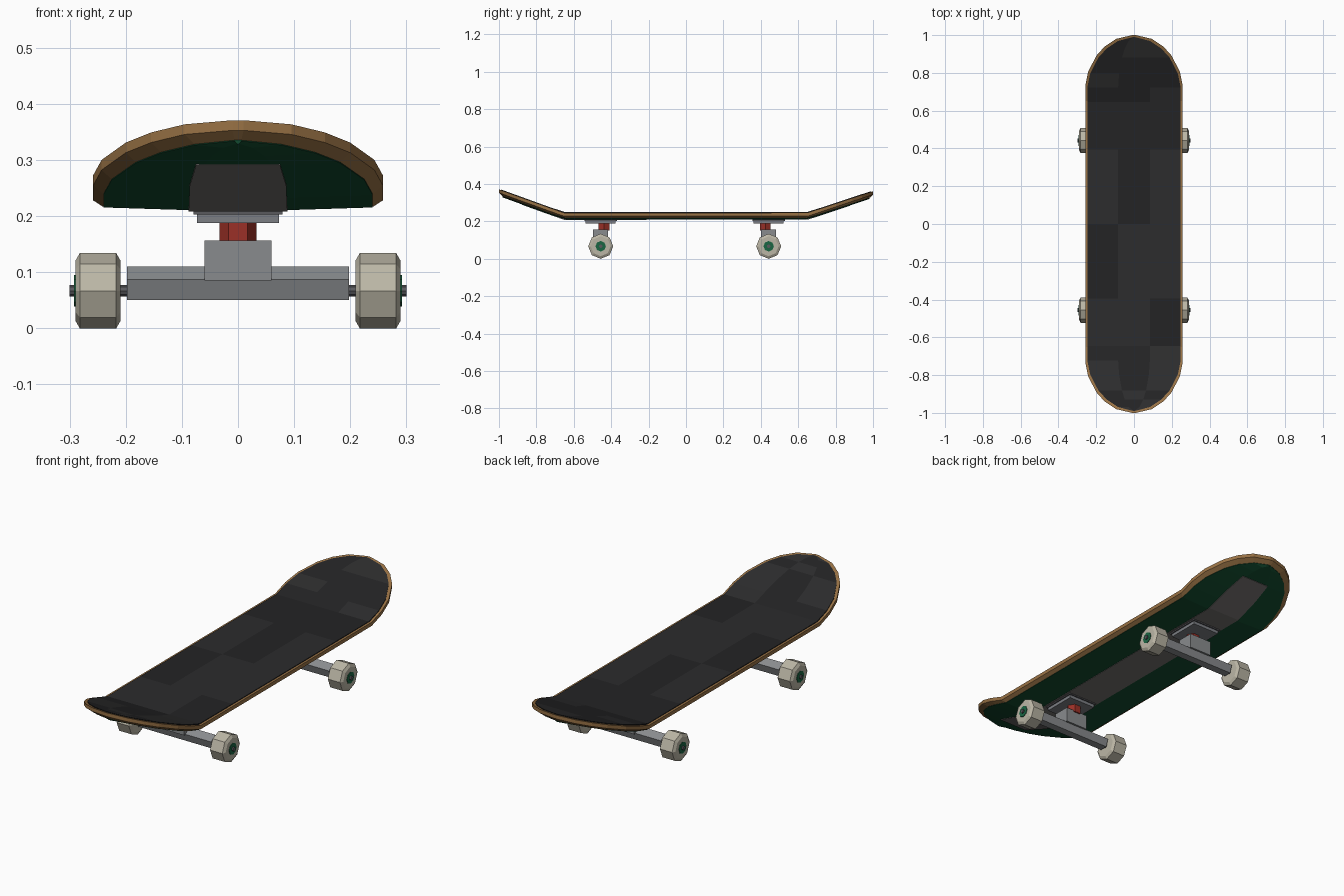
import bpy, bmesh, math, random
from mathutils import Vector

if "Cube" in bpy.data.objects:
    bpy.data.objects.remove(bpy.data.objects["Cube"])

random.seed(4)
MATS = {}


def mat(name, rgb):
    m = bpy.data.materials.new(name)
    m.diffuse_color = (*rgb, 1)
    m.use_nodes = True
    m.node_tree.nodes["Principled BSDF"].inputs["Base Color"].default_value = m.diffuse_color
    MATS[name] = m


mat("wood", (0.32, 0.17, 0.06))
mat("grip", (0.017, 0.017, 0.018))
mat("grip_light", (0.025, 0.025, 0.026))
mat("green", (0.006, 0.07, 0.028))
mat("hub_green", (0.01, 0.13, 0.055))
mat("stripe_grey", (0.17, 0.16, 0.155))
mat("metal", (0.25, 0.26, 0.27))
mat("plate_metal", (0.20, 0.21, 0.23))
mat("dark_metal", (0.10, 0.10, 0.11))
mat("red", (0.33, 0.03, 0.02))
mat("cream", (0.50, 0.47, 0.38))


def finish(name, bm, *mats):
    bmesh.ops.recalc_face_normals(bm, faces=bm.faces[:])
    me = bpy.data.meshes.new(name)
    bm.to_mesh(me)
    bm.free()
    ob = bpy.data.objects.new(name, me)
    for m in mats:
        me.materials.append(MATS[m])
    bpy.context.collection.objects.link(ob)
    return ob


def rise(y):
    # kicked-up nose and tail
    return max(0, -y - 0.655) * 0.362 + max(0, y - 0.65) * 0.33


def slab(name, stations, layers, *mats):
    """Bent sheet: stations (y, half width), layers (z, inset, bow) from bottom up."""
    bm = bmesh.new()
    rings = []
    for z, inset, bow in layers:
        rows = []
        for y, w in stations:
            yy = y * (1 - inset)
            ww = max(w - inset, 0.006)
            rows.append([bm.verts.new((ww * f, yy, z + rise(yy) - (bow if abs(f) < 0.5 else 0)))
                         for f in (-1, -0.34, 0.34, 1)])
        rings.append(rows)
    for rows in (rings[0], rings[-1]):
        for a, b in zip(rows, rows[1:]):
            for i in range(3):
                f = bm.faces.new((a[i], a[i + 1], b[i + 1], b[i]))
                if len(mats) > 1 and random.random() < 0.4:
                    f.material_index = 1
    loops = [r[0] + [s[3] for s in r[1:-1]] + r[-1][::-1] + [s[0] for s in r[-2:0:-1]] for r in rings]
    for lo, hi in zip(loops, loops[1:]):
        for i in range(len(lo)):
            j = (i + 1) % len(lo)
            bm.faces.new((lo[i], lo[j], hi[j], hi[i]))
    return finish(name, bm, *mats)


def lathe(name, profile, n, center, m, axis="x"):
    """Closed n-sided solid from (position, radius) pairs along an axis."""
    bm = bmesh.new()
    rings = []
    for t, r in profile:
        ring = []
        for k in range(n):
            a = 2 * math.pi * k / n
            p = (t, r * math.sin(a), r * math.cos(a))
            if axis == "z":
                p = (r * math.cos(a), r * math.sin(a), t)
            ring.append(bm.verts.new(Vector(p) + Vector(center)))
        rings.append(ring)
    for a, b in zip(rings, rings[1:]):
        for k in range(n):
            j = (k + 1) % n
            bm.faces.new((a[k], a[j], b[j], b[k]))
    bm.faces.new(rings[0])
    bm.faces.new(rings[-1])
    return finish(name, bm, m)


def box(name, lo, hi, m):
    bm = bmesh.new()
    bmesh.ops.create_cube(bm, size=1)
    for v in bm.verts:
        v.co = [(l + h) / 2 + c * (h - l) for l, h, c in zip(lo, hi, v.co)]
    return finish(name, bm, m)


# Deck outline: rounded ends mirrored, straight middle
end = [(1.0, 0.01), (0.98, 0.095), (0.94, 0.155), (0.89, 0.2), (0.805, 0.243), (0.73, 0.258), (0.652, 0.258)]
outline = [(-y, w) for y, w in end] + [(-0.4, 0.258), (0, 0.258), (0.4, 0.258)] + end[::-1]

slab("deck", outline, [(0.217, 0.017, 0), (0.228, 0, 0), (0.246, 0, 0)], "wood")
slab("grip_sheet", outline, [(0.243, 0.011, 0), (0.2495, 0.011, 0)], "grip", "grip_light")
slab("deck_underside", outline, [(0.2155, 0.018, 0.005), (0.222, 0.018, 0)], "green")

# Grey stripe along the underside
tip = [(0.88, 0.075), (0.78, 0.086), (0.652, 0.088)]
slab("underside_stripe", [(-y, w) for y, w in tip] + tip[::-1],
     [(0.2085, 0, 0), (0.214, 0, 0)], "stripe_grey")

# Trucks and wheels, mirrored front to back
for end_name, s in (("front", -1), ("back", 1)):
    y = s * 0.449 - 0.007
    box(end_name + "_riser", (-0.079, y - 0.086, 0.203), (0.079, y + 0.086, 0.212), "dark_metal")
    box(end_name + "_baseplate", (-0.073, y - 0.08, 0.188), (0.073, y + 0.08, 0.206), "plate_metal")
    lathe(end_name + "_bushing", [(0.15, 0.033), (0.19, 0.033)], 6, (0, y - s * 0.018, 0), "red", "z")
    box(end_name + "_hanger_block", (-0.06, y - 0.04, 0.085), (0.06, y + 0.04, 0.157), "metal")
    lathe(end_name + "_hanger", [(-0.198, 0.033), (0.198, 0.033)], 5, (0, y, 0.077), "metal")
    lathe(end_name + "_axle", [(-0.3, 0.01), (0.3, 0.01)], 8, (0, y, 0.067), "dark_metal")
    for side, d in (("left", -1), ("right", 1)):
        tag = f"{end_name}_{side}_"
        lathe(tag + "wheel", [(d * x, r) for x, r in
                              ((0.209, 0.053), (0.217, 0.067), (0.282, 0.067), (0.29, 0.053))],
              8, (0, y, 0.067), "cream")
        lathe(tag + "hub", [(d * 0.28, 0.028), (d * 0.2925, 0.028)], 8, (0, y, 0.067), "hub_green")
